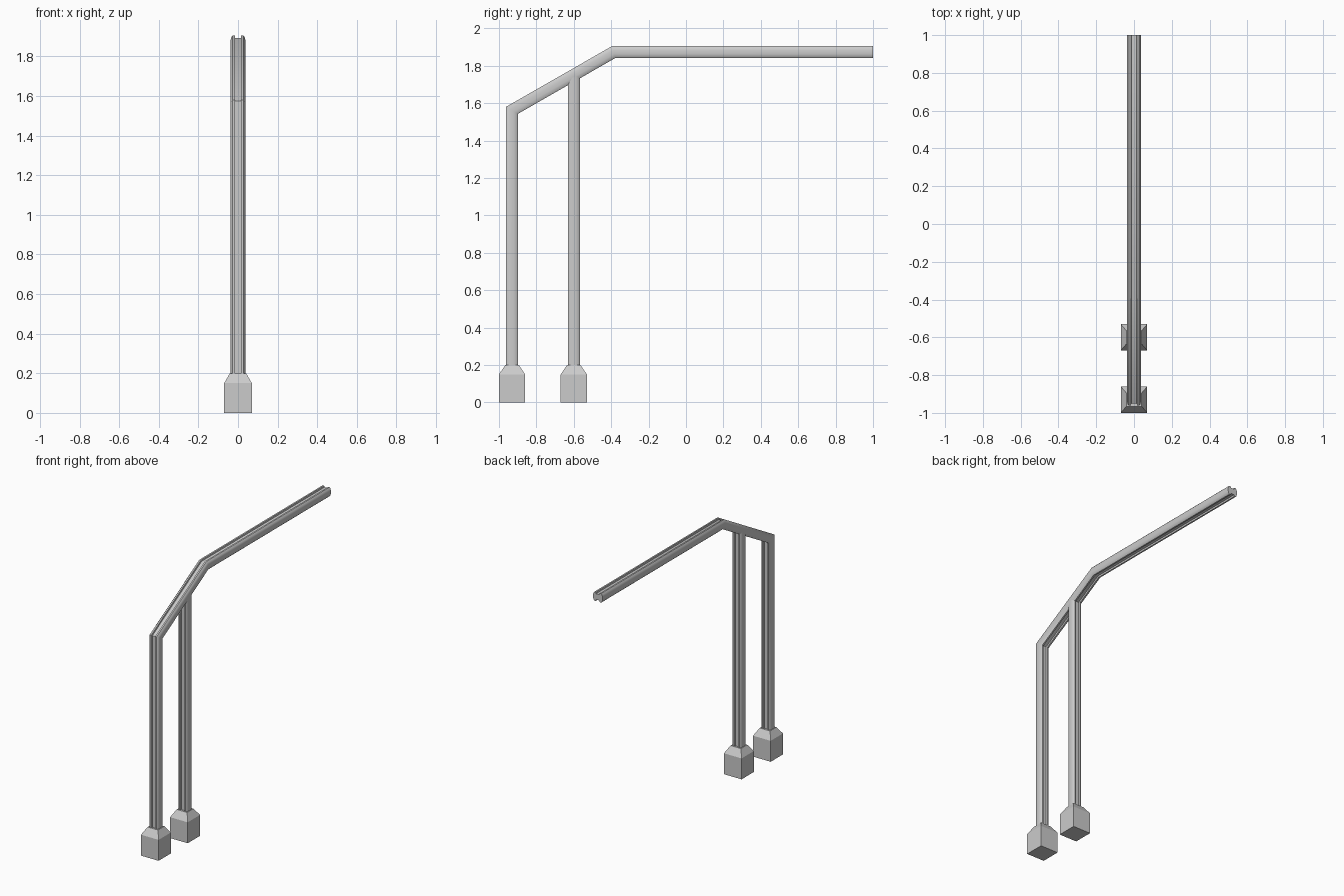
import bpy, bmesh, math
from mathutils import Vector

if "Cube" in bpy.data.objects:
    bpy.data.objects.remove(bpy.data.objects["Cube"])

# Quarter of the grooved rail section: (sideways, depth)
QUARTER = [(0.014, 0.021), (0.016, 0.032), (0.027, 0.032), (0.034, 0.024), (0.037, 0.010)]
SECTION = (QUARTER + [(x, -d) for x, d in reversed(QUARTER)]
           + [(-x, -d) for x, d in QUARTER] + [(-x, d) for x, d in reversed(QUARTER)])


def finish(name, bm, angle=None):
    bmesh.ops.recalc_face_normals(bm, faces=bm.faces)
    mesh = bpy.data.meshes.new(name)
    bm.to_mesh(mesh)
    bm.free()
    obj = bpy.data.objects.new(name, mesh)
    bpy.context.collection.objects.link(obj)
    if angle:
        bpy.ops.object.select_all(action='DESELECT')
        obj.select_set(True)
        bpy.context.view_layer.objects.active = obj
        bpy.ops.object.shade_smooth_by_angle(angle=math.radians(angle))
    return obj


def sweep(name, stations):
    """Sweep the section through (y, z, depth direction) stations."""
    bm = bmesh.new()
    rings = []
    for y, z, (dy, dz) in stations:
        rings.append([bm.verts.new((x, y + d * dy, z + d * dz)) for x, d in SECTION])
    n = len(SECTION)
    for a, b in zip(rings, rings[1:]):
        for i in range(n):
            bm.faces.new((a[i], a[(i + 1) % n], b[(i + 1) % n], b[i]))
    bm.faces.new(rings[0])
    bm.faces.new(rings[-1])
    return finish(name, bm, 40)


def miter(a, b, c):
    """Joint direction on the outer side of a bend, lengthened to keep thickness."""
    d1, d2 = (Vector(b) - Vector(a)).normalized(), (Vector(c) - Vector(b)).normalized()
    n1, n2 = Vector((-d1.y, d1.x)), Vector((-d2.y, d2.x))
    m = (n1 + n2).normalized()
    return m / m.dot(n1)


# Bent handrail with its end post
path = [(-0.93, 0.19), (-0.93, 1.562), (-0.387, 1.873), (1.0, 1.873)]
dirs = [(-1, 0), miter(*path[0:3]), miter(*path[1:4]), (0, 1)]
sweep("handrail", [(y, z, d) for (y, z), d in zip(path, dirs)])

# Support post with a slanted top meeting the sloped rail
slope = (path[2][1] - path[1][1]) / (path[2][0] - path[1][0])
top = path[1][1] + slope * (-0.6 - path[1][0])
sweep("support_post", [(-0.6, 0.19, (-1, 0)), (-0.6, top, (-1, -slope))])

# Tapered feet
for name, y in (("end_foot", -0.93), ("support_foot", -0.6)):
    bm = bmesh.new()
    rings = [[bm.verts.new((sx * w, y + sy * d, z))
              for sx, sy in ((-1, -1), (1, -1), (1, 1), (-1, 1))]
             for z, w, d in ((0, 0.07, 0.07), (0.15, 0.07, 0.07), (0.2, 0.041, 0.036))]
    for a, b in zip(rings, rings[1:]):
        for i in range(4):
            bm.faces.new((a[i], a[(i + 1) % 4], b[(i + 1) % 4], b[i]))
    bm.faces.new(rings[0])
    bm.faces.new(rings[-1])
    finish(name, bm)
